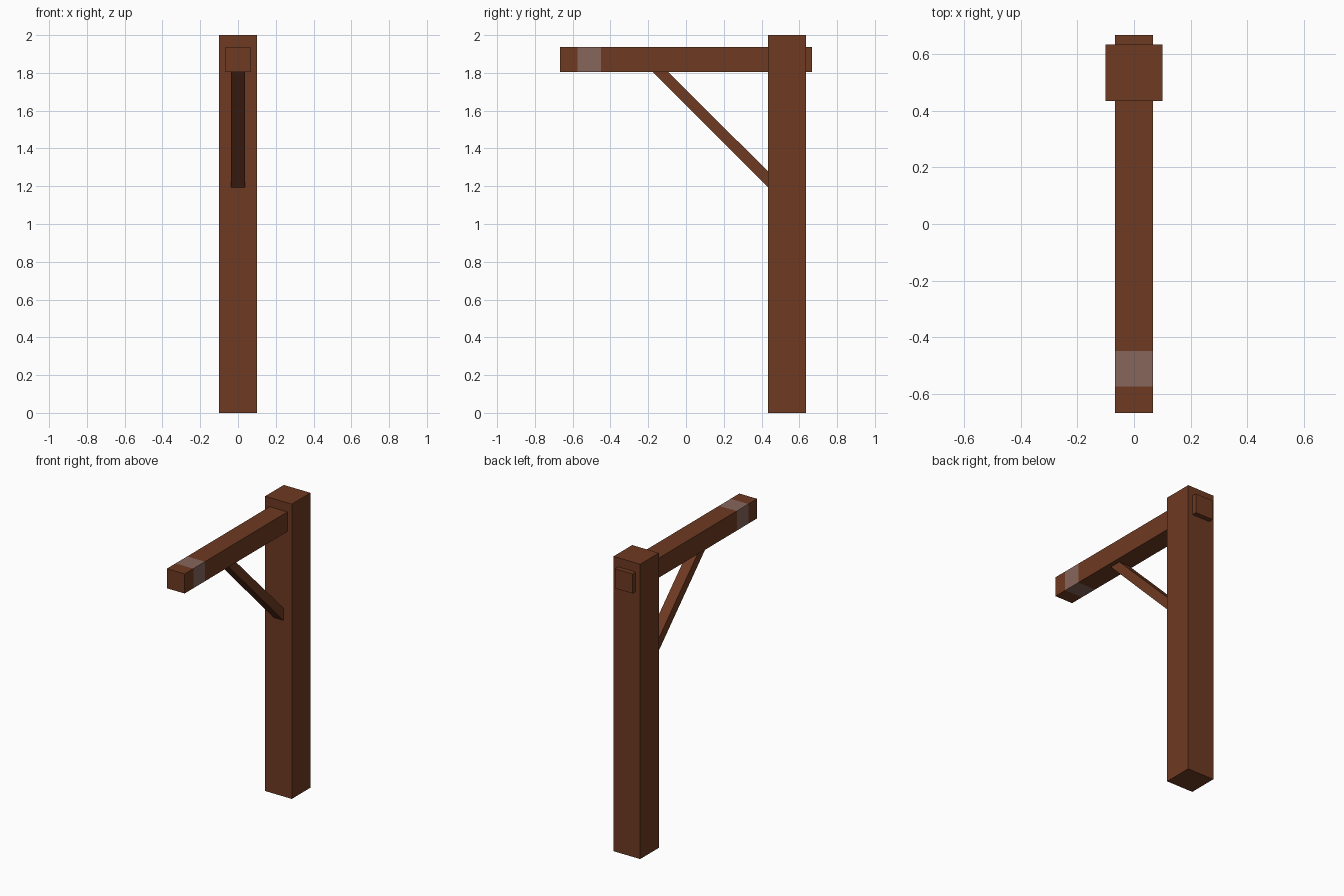
import bpy, bmesh
from mathutils import Vector

if "Cube" in bpy.data.objects:
    bpy.data.objects.remove(bpy.data.objects["Cube"])


def material(name, rgb):
    m = bpy.data.materials.new(name)
    m.diffuse_color = (*rgb, 1.0)
    m.use_nodes = True
    m.node_tree.nodes["Principled BSDF"].inputs["Base Color"].default_value = m.diffuse_color
    return m


WOOD = material("brown wood", (0.156, 0.042, 0.016))
BAND = material("grey brown band", (0.238, 0.132, 0.104))


def finish(name, bm, *mats):
    bmesh.ops.recalc_face_normals(bm, faces=bm.faces)
    mesh = bpy.data.meshes.new(name)
    bm.to_mesh(mesh)
    bm.free()
    for m in mats:
        mesh.materials.append(m)
    obj = bpy.data.objects.new(name, mesh)
    bpy.context.collection.objects.link(obj)
    return obj


def box(lo, hi):
    lo, hi = Vector(lo), Vector(hi)
    bm = bmesh.new()
    bmesh.ops.create_cube(bm, size=1.0)
    bmesh.ops.scale(bm, vec=hi - lo, verts=bm.verts)
    bmesh.ops.translate(bm, vec=(lo + hi) / 2, verts=bm.verts)
    return bm


# Upright post
finish("post", box((-0.1, 0.434, 0), (0.1, 0.634, 2.0)), WOOD)

# Cross beam through the post, with a flush band cut in near the free end
BAND_Y = (-0.574, -0.449)
bm = box((-0.0665, -0.667, 1.805), (0.0665, 0.667, 1.938))
for y in BAND_Y:
    bmesh.ops.bisect_plane(bm, geom=bm.verts[:] + bm.edges[:] + bm.faces[:],
                           plane_co=(0, y, 0), plane_no=(0, 1, 0))
for f in bm.faces:
    if BAND_Y[0] < f.calc_center_median().y < BAND_Y[1]:
        f.material_index = 1
finish("beam", bm, WOOD, BAND)

# Diagonal brace: 45 degree profile in the y-z plane, ends let into beam and post
profile = [(-0.187, 1.815), (-0.105, 1.815), (0.444, 1.269), (0.444, 1.184)]
bm = bmesh.new()
face = bm.faces.new([bm.verts.new((-0.036, y, z)) for y, z in profile])
ext = bmesh.ops.extrude_face_region(bm, geom=[face])
bmesh.ops.translate(bm, vec=(0.072, 0, 0),
                    verts=[v for v in ext["geom"] if isinstance(v, bmesh.types.BMVert)])
finish("brace", bm, WOOD)
